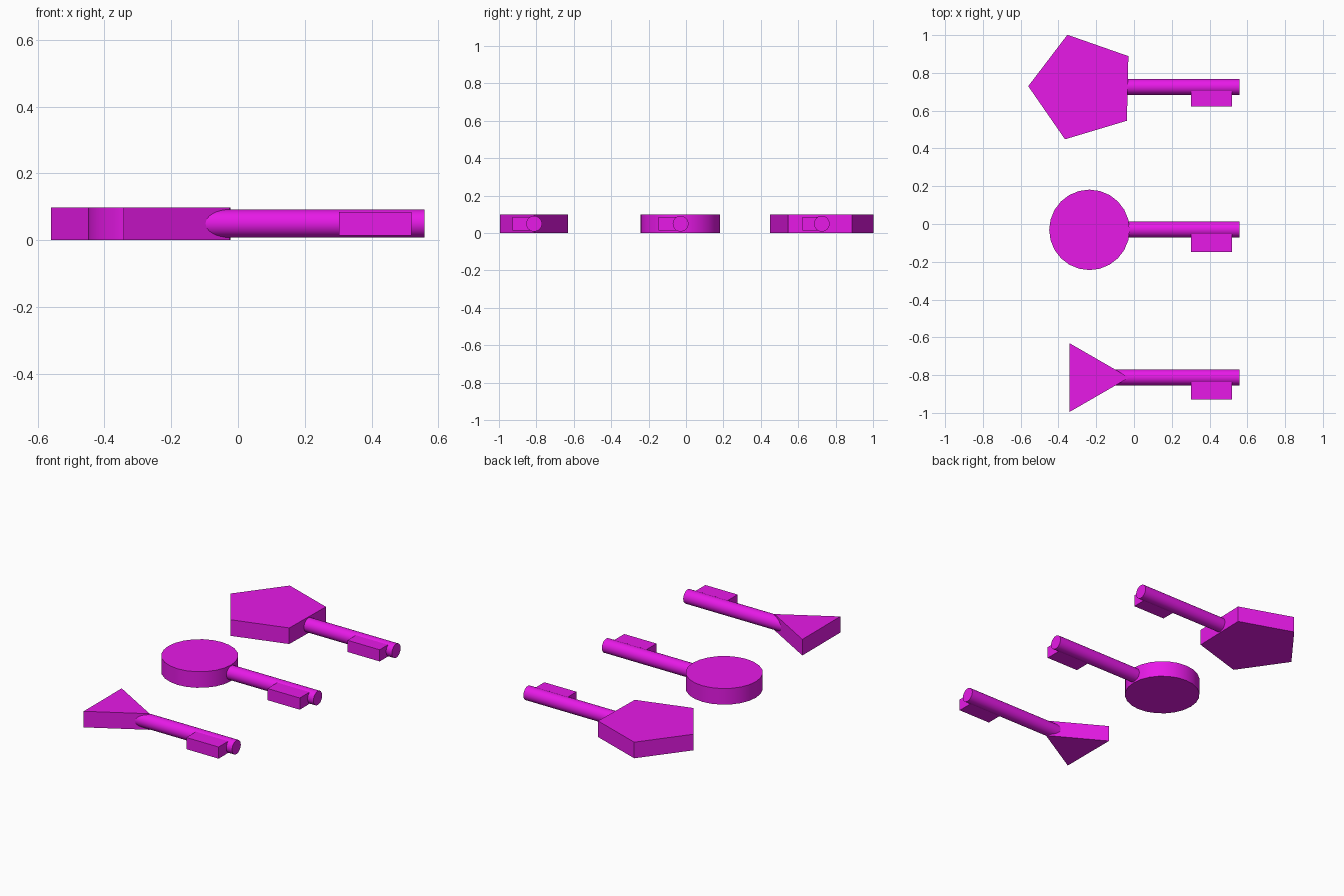
import bpy
from math import radians

if "Cube" in bpy.data.objects:
    bpy.data.objects.remove(bpy.data.objects["Cube"])

HEAD_HEIGHT = 0.098
MID_Z = HEAD_HEIGHT / 2
SHAFT_RADIUS = 0.042
SHAFT_START, SHAFT_END = -0.12, 0.558

magenta = bpy.data.materials.new("magenta")
magenta.diffuse_color = (0.8, 0.01, 0.8, 1)
magenta.use_nodes = True
magenta.node_tree.nodes["Principled BSDF"].inputs["Base Color"].default_value = magenta.diffuse_color


def finish(name, smooth=False):
    obj = bpy.context.object
    obj.name = name
    obj.data.materials.append(magenta)
    bpy.ops.object.transform_apply(location=False, rotation=True, scale=True)
    if smooth:
        bpy.ops.object.shade_smooth_by_angle(angle=radians(30))
    return obj


def prism(name, sides, radius, depth, location, rotation, smooth):
    bpy.ops.mesh.primitive_cylinder_add(
        vertices=sides, radius=radius, depth=depth, location=location, rotation=rotation)
    return finish(name, smooth)


def block(name, low, high):
    centre = [(a + b) / 2 for a, b in zip(low, high)]
    bpy.ops.mesh.primitive_cube_add(size=1, location=centre)
    bpy.context.object.scale = [b - a for a, b in zip(low, high)]
    return finish(name)


def key(name, sides, radius, head_x, head_y, turn, shaft_y, bit_y):
    # Flat polygonal head; the first cylinder vertex points along +y
    prism(name + "_head", sides, radius, HEAD_HEIGHT, (head_x, head_y, MID_Z),
          (0, 0, radians(turn - 90)), sides > 8)
    # Round shaft running out of the head along +x
    prism(name + "_shaft", 32, SHAFT_RADIUS, SHAFT_END - SHAFT_START,
          ((SHAFT_START + SHAFT_END) / 2, shaft_y, MID_Z + 0.001),
          (0, radians(90), 0), True)
    # Rectangular bit on the -y side of the shaft
    block(name + "_bit", (0.302, bit_y, 0.014), (0.519, shaft_y, 0.085))


key("pentagon_key", 5, 0.291, -0.269, 0.723, 178.7, 0.726, 0.622)
key("round_key", 24, 0.213, -0.236, -0.031, 0, -0.029, -0.147)
key("triangle_key", 3, 0.211, -0.237, -0.813, 0, -0.812, -0.928)
